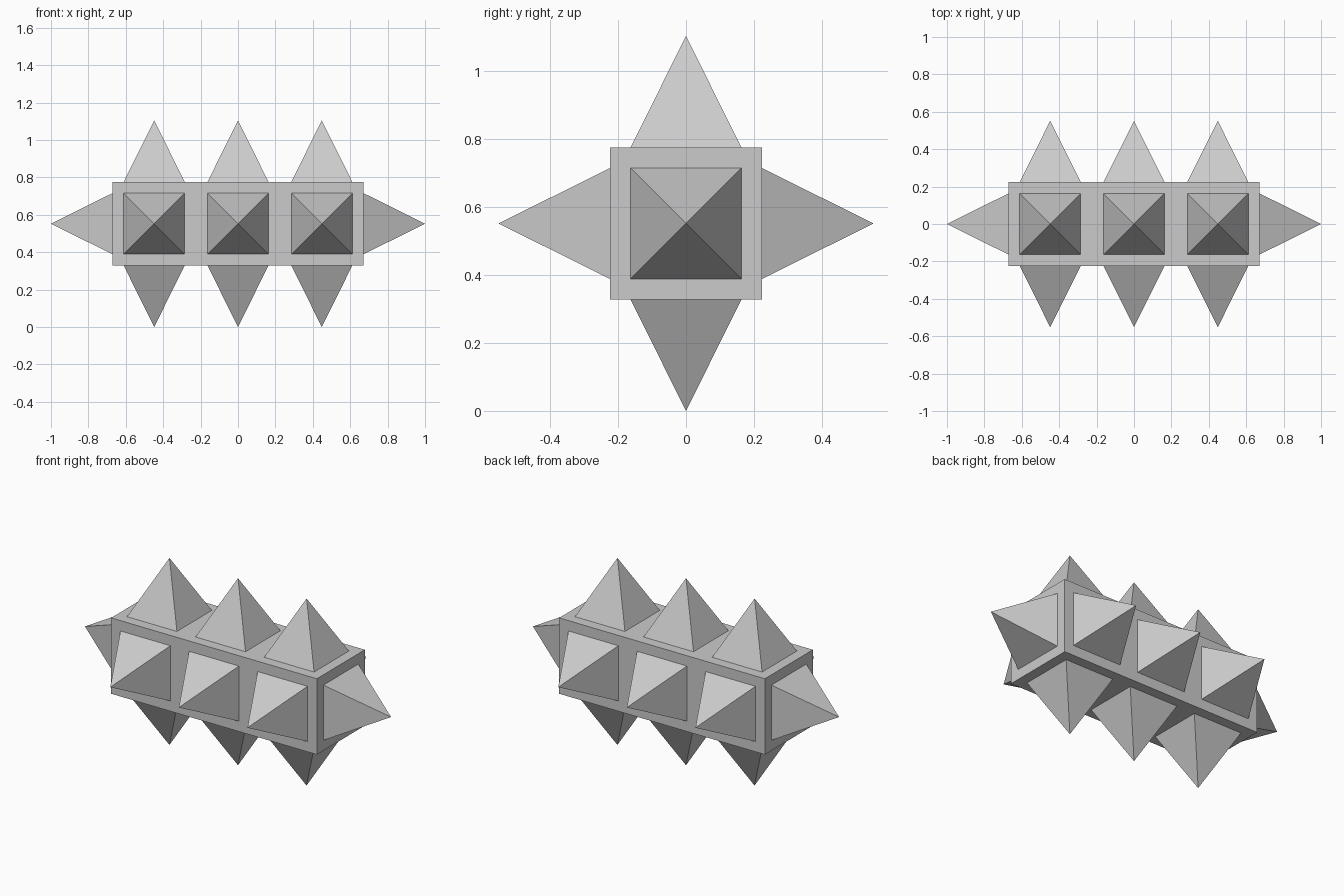
import bpy
import bmesh
from math import pi, sqrt
from mathutils import Matrix, Vector

CELL = 0.448            # edge of one cubic cell; the body is three in a row
HALF = CELL / 2
HEIGHT = 0.328          # spike height
BASE = 0.163            # half width of a spike's square base
CENTER = Vector((0, 0, HALF + HEIGHT))

cube = bpy.data.objects.get("Cube")
if cube:
    bpy.data.objects.remove(cube, do_unlink=True)

# Single grey material
grey = bpy.data.materials.new("plain grey")
grey.use_nodes = True
colour = (0.6, 0.6, 0.6, 1)
grey.diffuse_color = colour
grey.node_tree.nodes["Principled BSDF"].inputs["Base Color"].default_value = colour


def add_object(name, bm, location):
    mesh = bpy.data.meshes.new(name)
    bm.to_mesh(mesh)
    bm.free()
    mesh.materials.append(grey)
    obj = bpy.data.objects.new(name, mesh)
    obj.location = location
    bpy.context.collection.objects.link(obj)
    return obj


def add_spike(name, offset, direction):
    """Square pyramid standing on a body face, pointing along direction."""
    direction = Vector(direction)
    turn = direction.to_track_quat("Z", "Y").to_matrix().to_4x4()
    lift = Matrix.Translation((0, 0, HALF + HEIGHT / 2))
    bm = bmesh.new()
    bmesh.ops.create_cone(bm, cap_ends=True, segments=4, radius1=BASE * sqrt(2),
                          radius2=0, depth=HEIGHT,
                          matrix=turn @ lift @ Matrix.Rotation(pi / 4, 4, "Z"))
    bmesh.ops.remove_doubles(bm, verts=bm.verts, dist=0.0001)
    add_object(name, bm, CENTER + Vector((offset, 0, 0)))


# Long block body
bm = bmesh.new()
bmesh.ops.create_cube(bm, size=CELL, matrix=Matrix.Diagonal((3, 1, 1, 1)))
add_object("body", bm, CENTER)

# Three spikes on each long side
sides = {"front": (0, -1, 0), "back": (0, 1, 0), "top": (0, 0, 1), "bottom": (0, 0, -1)}
for side, direction in sides.items():
    for place, step in (("right", -1), ("middle", 0), ("left", 1)):
        add_spike(f"{side}_{place}_spike", step * CELL, direction)

# One spike on each end
for end, sign in (("right", -1), ("left", 1)):
    add_spike(f"{end}_end_spike", sign * CELL, (sign, 0, 0))
